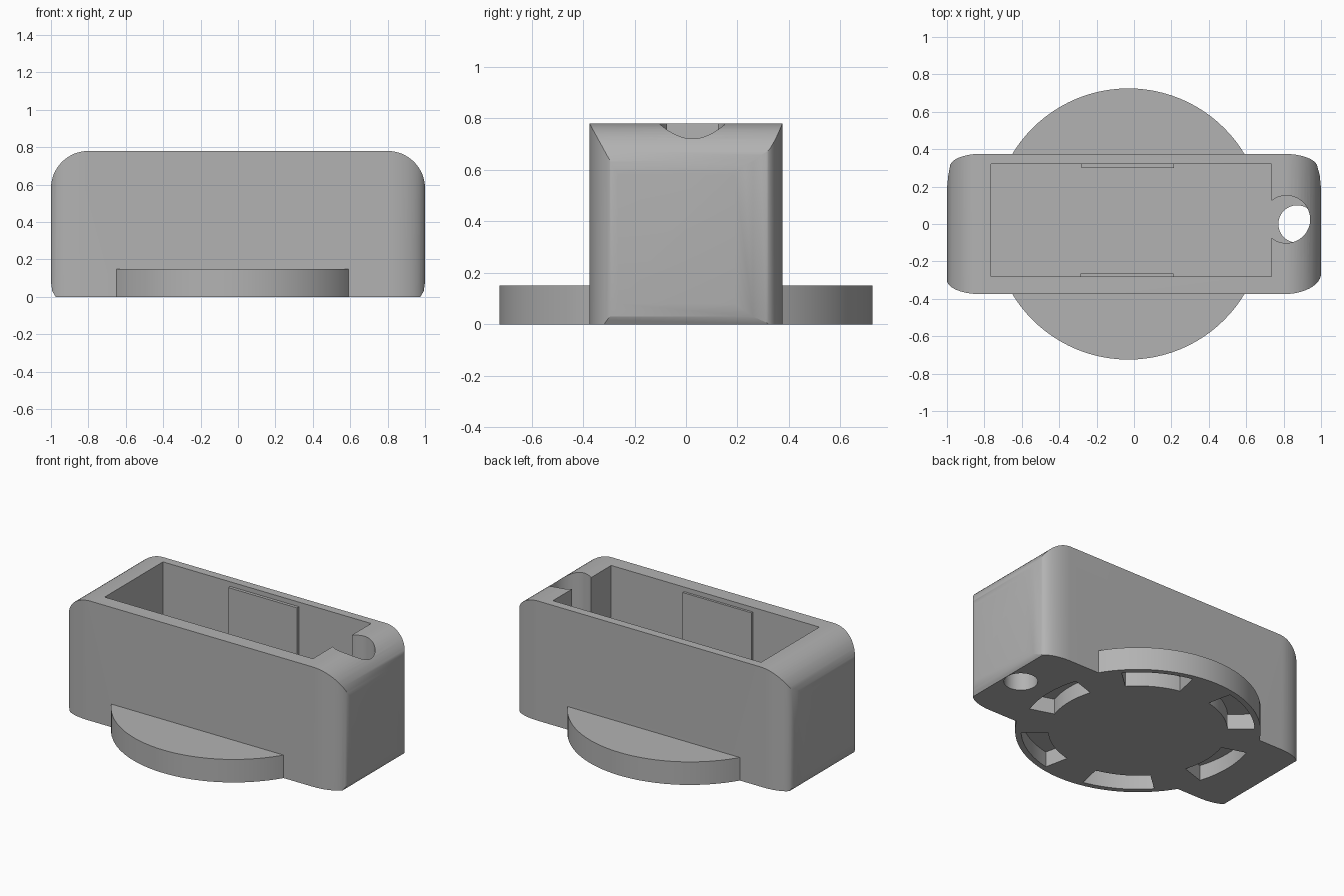
import bpy
import bmesh
from math import sin, cos, pi, radians
from mathutils import Matrix, Vector

cube = bpy.data.objects.get("Cube")
if cube:
    bpy.data.objects.remove(cube, do_unlink=True)

grey = bpy.data.materials.new("plain grey")
grey.use_nodes = True
colour = (0.45, 0.45, 0.45, 1)
grey.diffuse_color = colour
grey.node_tree.nodes["Principled BSDF"].inputs["Base Color"].default_value = colour


def arc(cx, cy, rx, ry, start, end, steps=12):
    """Points along an elliptical arc, angles in degrees."""
    angles = [radians(start + (end - start) * i / steps) for i in range(steps + 1)]
    return [(cx + rx * cos(a), cy + ry * sin(a)) for a in angles]


def prism(name, outline, low, high, turn=None):
    """Extrude a closed outline from low to high."""
    bm = bmesh.new()
    face = bm.faces.new([bm.verts.new((x, y, low)) for x, y in outline])
    new = bmesh.ops.extrude_face_region(bm, geom=[face])["geom"]
    top = [v for v in new if isinstance(v, bmesh.types.BMVert)]
    bmesh.ops.translate(bm, verts=top, vec=Vector((0, 0, high - low)))
    if turn:
        bm.transform(turn)
    bmesh.ops.recalc_face_normals(bm, faces=bm.faces)
    mesh = bpy.data.meshes.new(name)
    bm.to_mesh(mesh)
    bm.free()
    mesh.materials.append(grey)
    obj = bpy.data.objects.new(name, mesh)
    bpy.context.collection.objects.link(obj)
    return obj


def circle(cx, cy, r, steps=64):
    return arc(cx, cy, r, r, 0, 360, steps)[:-1]


def rectangle(x0, x1, y0, y1):
    return [(x0, y0), (x1, y0), (x1, y1), (x0, y1)]


def combine(target, tool, operation):
    """Apply a boolean and discard the tool."""
    mod = target.modifiers.new("combine", 'BOOLEAN')
    mod.operation = operation
    mod.solver = 'EXACT'
    mod.object = tool
    bpy.context.view_layer.objects.active = target
    bpy.ops.object.modifier_apply(modifier=mod.name)
    bpy.data.objects.remove(tool, do_unlink=True)


# Body: plan outline with softened corners and slightly skewed ends
plan = (arc(0.80, -0.265, 0.20, 0.11, -90, 0)
        + [(1.0, 0.19), (0.993, 0.26)]
        + arc(0.80, 0.305, 0.18, 0.07, 5, 90)
        + arc(-0.82, 0.305, 0.165, 0.07, 90, 170)
        + [(-0.993, 0.26), (-1.0, 0.19)]
        + arc(-0.82, -0.30, 0.18, 0.075, 180, 270))
housing = prism("housing", plan, -0.1, 0.9)

# Side profile rounds the upper ends and trims the lower edge
profile = ([(-0.975, 0), (0.975, 0), (0.993, 0.03), (1.0, 0.08)]
           + arc(0.80, 0.58, 0.20, 0.20, 0, 90, 16)
           + arc(-0.80, 0.58, 0.20, 0.20, 90, 180, 16)
           + [(-1.0, 0.08), (-0.993, 0.03)])
combine(housing, prism("side_profile", profile, -0.6, 0.6,
                       Matrix.Rotation(pi / 2, 4, 'X')), 'INTERSECT')

# Round foot
combine(housing, prism("foot", circle(-0.03, 0, 0.725, 96), 0, 0.15), 'UNION')

# Open compartment with a round cable well at one end
combine(housing, prism("compartment", rectangle(-0.765, 0.735, -0.28, 0.32), 0.19, 1), 'DIFFERENCE')
combine(housing, prism("cable_well", circle(0.815, 0.025, 0.127), 0.19, 1), 'DIFFERENCE')
combine(housing, prism("cable_hole", circle(0.872, 0, 0.1), -0.1, 0.4), 'DIFFERENCE')

# Six curved slots around the underside
for i in range(6):
    a = i * 60
    slot = (arc(-0.03, 0, 0.69, 0.69, a - 18, a + 18)
            + arc(-0.03, 0, 0.53, 0.53, a + 18, a - 18))
    combine(housing, prism("slot", slot, -0.1, 0.1), 'DIFFERENCE')

# Raised pads on the long inner walls
pads = [prism("back_pad", rectangle(-0.28, 0.215, 0.30, 0.325), 0.18, 0.75),
        prism("front_pad", rectangle(-0.285, 0.21, -0.285, -0.265), 0.18, 0.75)]

bpy.ops.object.select_all(action='DESELECT')
for obj in [housing] + pads:
    obj.select_set(True)
bpy.context.view_layer.objects.active = housing
bpy.ops.object.shade_smooth_by_angle(angle=radians(30))
